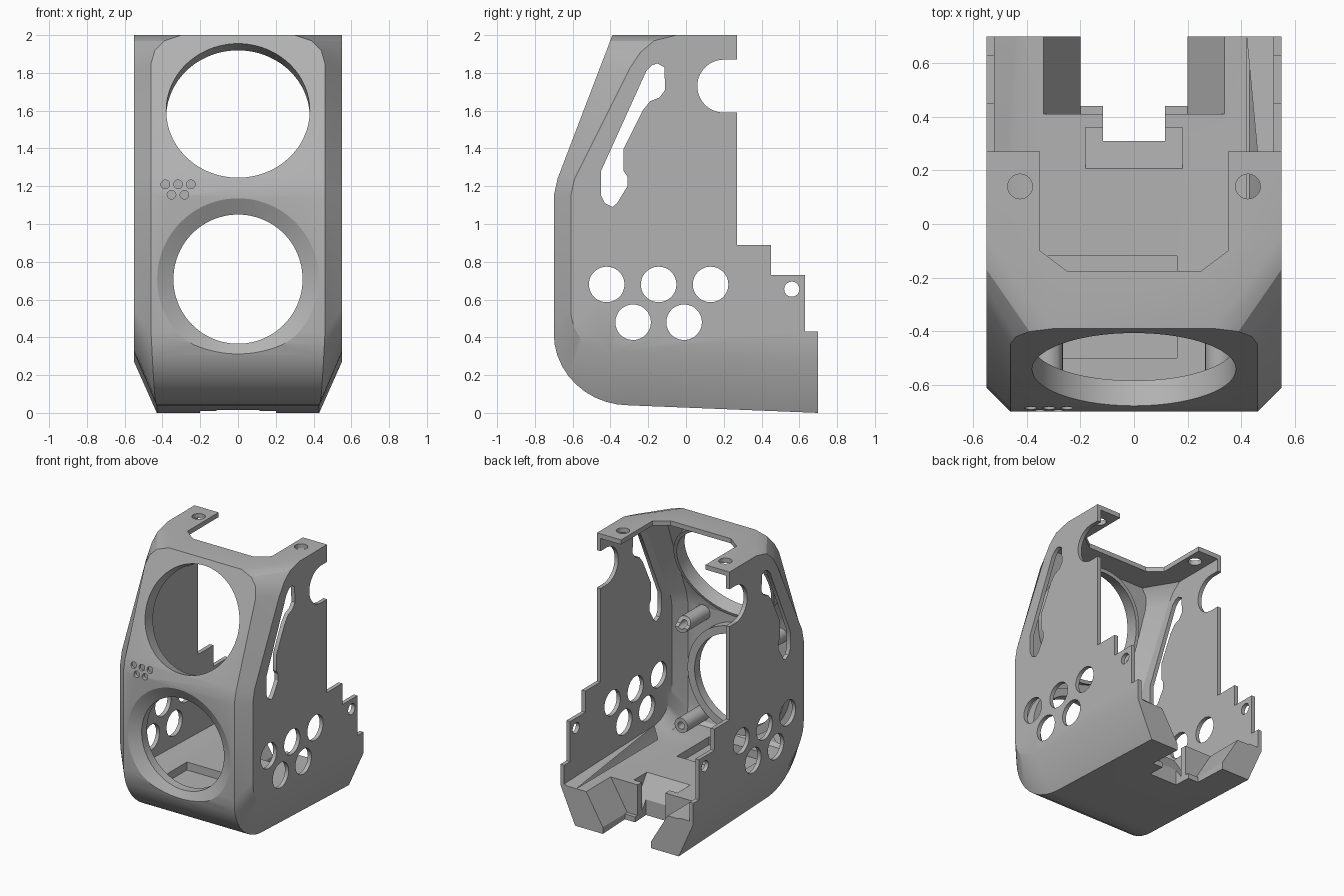
import bpy, bmesh, math
from mathutils import Vector

if "Cube" in bpy.data.objects:
    bpy.data.objects.remove(bpy.data.objects["Cube"], do_unlink=True)

GREY = bpy.data.materials.new("matte_grey")
GREY.use_nodes = True
GREY.diffuse_color = (0.45, 0.45, 0.45, 1)
GREY.node_tree.nodes["Principled BSDF"].inputs["Base Color"].default_value = (0.45, 0.45, 0.45, 1)


def make(name, bm):
    bmesh.ops.remove_doubles(bm, verts=bm.verts, dist=1e-5)
    bmesh.ops.recalc_face_normals(bm, faces=bm.faces)
    mesh = bpy.data.meshes.new(name)
    bm.to_mesh(mesh)
    bm.free()
    mesh.materials.append(GREY)
    ob = bpy.data.objects.new(name, mesh)
    bpy.context.collection.objects.link(ob)
    return ob


def prism(points, axis, lo, hi):
    """Extrude a 2D outline along one axis."""
    bm = bmesh.new()
    def ring(a):
        out = []
        for p in points:
            co = list(p)
            co.insert("xyz".index(axis), a)
            out.append(bm.verts.new(co))
        return out
    a, b = ring(lo), ring(hi)
    bm.faces.new(a)
    bm.faces.new(b)
    n = len(a)
    for i in range(n):
        j = (i + 1) % n
        bm.faces.new((a[i], a[j], b[j], b[i]))
    return make("cutter", bm)


def tube(start, end, r1, r2=None, sides=48):
    """Cylinder or cone between two points."""
    start, end = Vector(start), Vector(end)
    bm = bmesh.new()
    bmesh.ops.create_cone(bm, cap_ends=True, segments=sides, radius1=r1,
                          radius2=r1 if r2 is None else r2, depth=(end - start).length)
    rot = (end - start).to_track_quat("Z", "Y").to_matrix()
    for v in bm.verts:
        v.co = rot @ v.co + (start + end) / 2
    return make("cutter", bm)


def combine(target, tool, op="DIFFERENCE"):
    mod = target.modifiers.new("bool", "BOOLEAN")
    mod.operation = op
    mod.solver = "EXACT"
    mod.object = tool
    with bpy.context.temp_override(object=target, active_object=target, selected_objects=[target]):
        bpy.ops.object.modifier_apply(modifier=mod.name)
    bpy.data.objects.remove(tool, do_unlink=True)


def loft(name, stations, side_x):
    """Bridge the middle face outline to the inset side outlines."""
    bm = bmesh.new()
    rings = [[], [], [], []]
    for fy, fz, fx, sy, sz in stations:
        for ring, co in zip(rings, ((-side_x, sy, sz), (-fx, fy, fz), (fx, fy, fz), (side_x, sy, sz))):
            ring.append(bm.verts.new(co))
    n = len(stations)
    for a, b in zip(rings, rings[1:]):
        for i in range(n):
            j = (i + 1) % n
            bm.faces.new((a[i], a[j], b[j], b[i]))
    bm.faces.new(rings[0])
    bm.faces.new(rings[3])
    return make(name, bm)


# Outer body: face y, face z, face half width, side y, side z
stations = [(.70, 2, .30, .70, 2), (-.39, 2, .30, -.05, 2), (-.401, 1.97, .39, -.17, 1.97),
            (-.42, 1.92, .44, -.24, 1.91), (-.447, 1.85, .46, -.30, 1.82),
            (-.68, 1.24, .46, -.59, 1.24), (-.70, 1.15, .46, -.61, 1.15)]
for i in range(11):
    t = math.radians(9 * i)
    c, s = math.cos(t), math.sin(t)
    stations.append((-.30 - .40 * c, .42 - .38 * s, .46 - .03 * i / 10, -.40 - .21 * c, .55 - .23 * s))
stations.append((.70, 0, .43, .70, .27))
body = loft("camera_housing", stations, .55)

# Inner cavity above the solid floor
WALL, FLOOR = .035, .28
def inward(y, z):
    return (1.0 if y > .69 else y + WALL), min(max(z, FLOOR), 2 - WALL)
hollow = [(*inward(fy, fz), fx - .01, *inward(sy, sz)) for fy, fz, fx, sy, sz in stations]
combine(body, loft("cavity", hollow, .52))

# Reinforcing rings behind the two front openings
normal = Vector((0, 1, -.3816)).normalized()
upper = Vector((0, -.542, 1.60))
lower = Vector((0, -.70, .708))
back = Vector((0, 1, 0))
combine(body, tube(upper + normal * .015, upper + normal * .10, .405, sides=96), "UNION")
combine(body, tube(lower + back * .03, lower + back * .11, .40, sides=96), "UNION")

# Screw posts
for x in (-.32, .32):
    for z in (.36, 1.11):
        combine(body, tube((x, -.67, z), (x, -.40, z), .055, sides=24), "UNION")
        combine(body, tube((x, -.50, z), (x, -.35, z), .027, sides=24))

# Front openings, the lower one dished
combine(body, tube(upper - normal * .15, upper + normal * .20, .38, sides=96))
combine(body, tube(lower - back * .1, lower + back * .2, .342, sides=96))
combine(body, tube(lower - back * .02, lower + back * .05, .465, .335, sides=96))

# Shallow dots on the front
for x, z in ((-.385, 1.21), (-.317, 1.21), (-.25, 1.21), (-.352, 1.155), (-.284, 1.155)):
    combine(body, tube((x, -.8, z), (x, -.672, z), .023, sides=20))

# Stepped back edge of the side walls with a round bite
combine(body, prism([(.27, 2.2), (.27, .89), (.45, .89), (.45, .73), (.63, .73), (.63, .43),
                     (.9, .43), (.9, 2.2)], "x", -1, 1))
combine(body, prism([(.20, 1.59), (.4, 1.59), (.4, 1.87), (.20, 1.87)], "x", -1, 1))
combine(body, tube((-1, .20, 1.73), (1, .20, 1.73), .14))

# Long side slots
combine(body, prism([(-.45, 1.28), (-.21, 1.81), (-.18, 1.84), (-.15, 1.85), (-.115, 1.83), (-.11, 1.71),
                     (-.14, 1.67), (-.19, 1.65), (-.23, 1.60), (-.33, 1.40), (-.33, 1.28), (-.31, 1.25),
                     (-.31, 1.20), (-.365, 1.11), (-.39, 1.09), (-.43, 1.11), (-.45, 1.15)], "x", -1, 1))

# Round side vents and rear screw holes
for y, z, r in ((-.42, .68, .094), (-.145, .68, .094), (.13, .68, .094),
                (-.28, .48, .094), (-.01, .48, .094), (.56, .655, .04)):
    combine(body, tube((-1, y, z), (1, y, z), r))

# Top opening and mounting holes
combine(body, prism([(-.35, .9), (-.35, -.10), (-.25, -.175), (.25, -.175), (.35, -.10), (.35, .9)],
                    "z", 1.85, 2.1))
for x in (-.425, .425):
    combine(body, tube((x, .14, 1.9), (x, .14, 2.1), .046))

# Rear floor: notch, sloped cheeks, centre ramp and shallow pocket
combine(body, prism([(-.20, .9), (-.20, .44), (-.115, .44), (-.115, .31), (.115, .31), (.115, .44),
                     (.20, .44), (.20, .9)], "z", -.1, .5))
combine(body, prism([(-.35, .30), (-.20, .05), (.20, .05), (.35, .30)], "y", .41, .9))
combine(body, prism([(.20, .29), (.36, .06), (.36, .29)], "x", -.18, .18))
combine(body, prism([(-.34, -.12), (-.34, -.50), (.16, -.50), (.16, -.12)], "z", .22, .30))

# Crisp edges with smooth curves
bpy.ops.object.select_all(action="DESELECT")
body.select_set(True)
bpy.context.view_layer.objects.active = body
bpy.ops.object.shade_smooth_by_angle(angle=math.radians(28))
